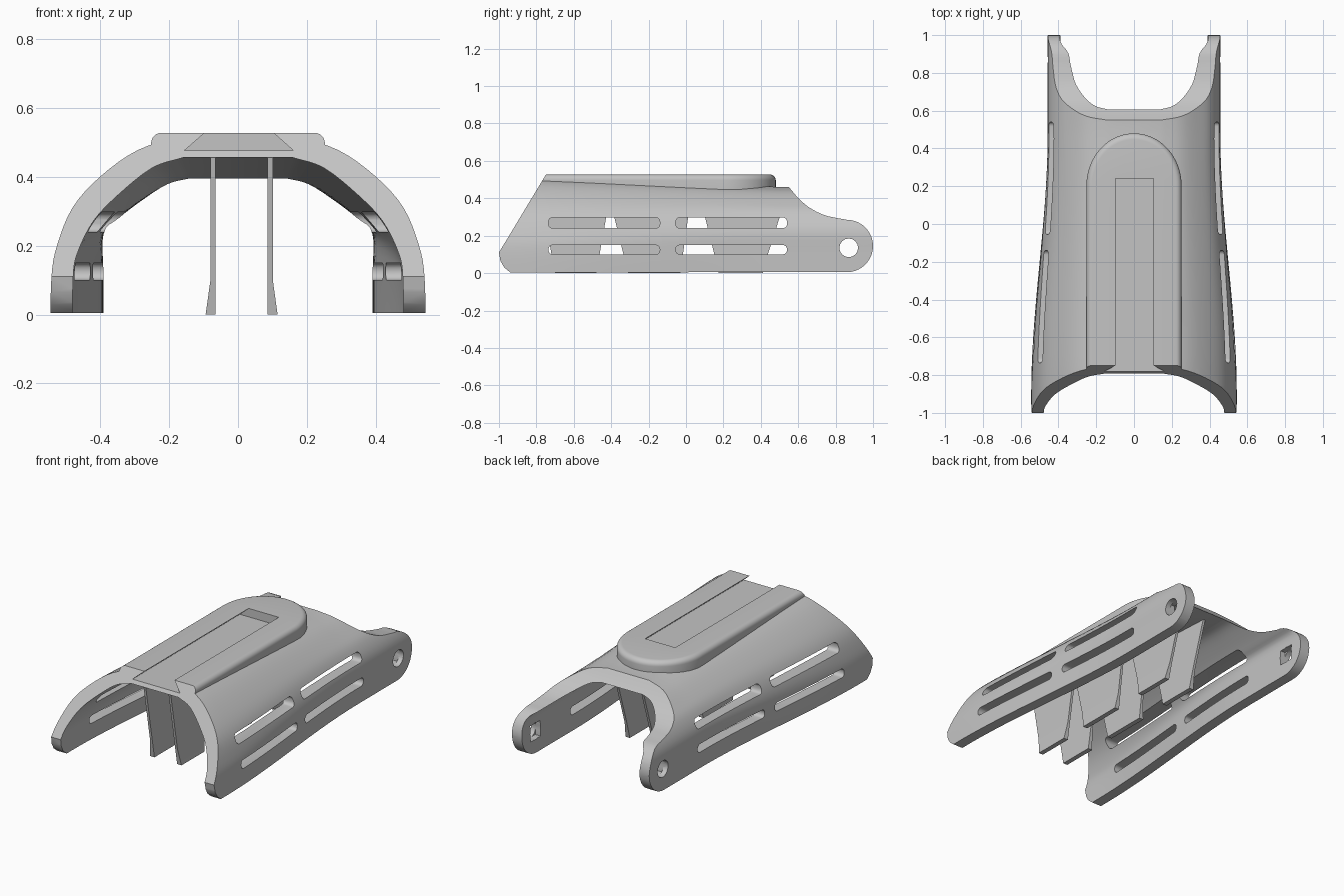
import bpy, bmesh, math
from mathutils import Vector, geometry

cube = bpy.data.objects.get("Cube")
if cube:
    bpy.data.objects.remove(cube, do_unlink=True)

grey = bpy.data.materials.new("matte_grey")
grey.use_nodes = True
COLOUR = (0.55, 0.55, 0.55, 1)
grey.diffuse_color = COLOUR
grey.node_tree.nodes["Principled BSDF"].inputs["Base Color"].default_value = COLOUR


def finish(name, bm):
    bmesh.ops.recalc_face_normals(bm, faces=bm.faces)
    mesh = bpy.data.meshes.new(name)
    bm.to_mesh(mesh)
    bm.free()
    mesh.materials.append(grey)
    ob = bpy.data.objects.new(name, mesh)
    bpy.context.collection.objects.link(ob)
    return ob


def loft(name, rings):
    """Solid skinned through rings that share one point count."""
    bm = bmesh.new()
    rows = [[bm.verts.new(p) for p in ring] for ring in rings]
    n = len(rows[0])
    for a, b in zip(rows, rows[1:]):
        for i in range(n):
            j = (i + 1) % n
            bm.faces.new((a[i], a[j], b[j], b[i]))
    bm.faces.new(rows[0])
    bm.faces.new(rows[-1][::-1])
    return finish(name, bm)


def side_prism(name, pts, x0, x1):
    """Side profile of (y, z) points extruded along x."""
    return loft(name, [[(x, y, z) for y, z in pts] for x in (x0, x1)])


def activate(ob):
    bpy.ops.object.select_all(action='DESELECT')
    ob.select_set(True)
    bpy.context.view_layer.objects.active = ob


def combine(ob, tool, operation):
    activate(ob)
    mod = ob.modifiers.new("cut", 'BOOLEAN')
    mod.object, mod.operation, mod.solver = tool, operation, 'EXACT'
    bpy.ops.object.modifier_apply(modifier=mod.name)
    bpy.data.objects.remove(tool, do_unlink=True)


def arc(cy, cz, r, a0, a1, n):
    return [(cy + r * math.cos(math.radians(a0 + (a1 - a0) * i / n)),
             cz + r * math.sin(math.radians(a0 + (a1 - a0) * i / n))) for i in range(n + 1)]


def spline(pts, steps=4):
    """Smooth curve through the points."""
    p = [Vector(q) for q in pts]
    p = [2 * p[0] - p[1]] + p + [2 * p[-1] - p[-2]]
    out = []
    for a, b, c, d in zip(p, p[1:], p[2:], p[3:]):
        out += geometry.interpolate_bezier(b, b + (c - a) / 6, c - (d - b) / 6, c, steps + 1)[:-1]
    return out + [p[-2]]


# Arch sections at the wide front and the narrow back (x, z)
FRONT_OUT = [(.545, -.05), (.541, .11), (.525, .2), (.48, .31), (.40, .40), (.29, .478), (.16, .52)]
FRONT_IN = [(.48, -.05), (.478, .11), (.465, .18), (.42, .27), (.35, .345), (.25, .425), (.16, .455)]
BACK_OUT = [(.455, -.05), (.455, .11), (.453, .23), (.41, .32), (.35, .375), (.25, .436), (.14, .46)]
BACK_IN = [(.39, -.05), (.39, .11), (.39, .235), (.345, .28), (.28, .33), (.205, .378), (.14, .395)]


def ramp(y, lo, hi):
    return min(1, max(0, (y - lo) / (hi - lo)))


def section(y):
    t = ramp(y, -.9, .5)
    tx, tz = t * t * (3 - 2 * t), ramp(y, -.77, .5)
    halves = []
    for front, back in ((FRONT_OUT, BACK_OUT), (FRONT_IN, BACK_IN)):
        halves.append([(a.x + (b.x - a.x) * tx, a.y + (b.y - a.y) * tz)
                       for a, b in zip(spline(front), spline(back))])
    out, inn = halves
    ring = out + [(-x, z) for x, z in out[::-1]] + [(-x, z) for x, z in inn] + inn[::-1]
    return [(x, y, z) for x, z in ring]


shell = loft("shell", [section(-1.05 + 2.1 * i / 42) for i in range(43)])

# Raised pad with a round back end and a softened rim
W, TIP, TOP = .252, .48, .527
outline = arc(0, TIP - W * 1.1, W, 0, 180, 32)
outline = [(x, TIP - W * 1.1 + (y - TIP + W * 1.1) * 1.1) for x, y in outline]
outline += [(-W, -.95), (W, -.95)]


def pad_ring(inset, z):
    s = 1 - inset / W
    cy = TIP - W * 1.1
    return [(x * s, cy + (y - cy) * s if y > -.9 else y, z) for x, y in outline]


base = [(x, y, .475 - .05 * ramp(y, -.8, .5)) for x, y, z in pad_ring(0, 0)]
rim = [pad_ring(.03 * (1 - math.cos(a)), TOP - .03 + .03 * math.sin(a))
       for a in [math.radians(15 * i) for i in range(7)]]
pad = loft("pad", [base] + rim)
combine(shell, pad, 'UNION')

# Side outline: slanted front, scooped back, round hinge ears
profile = [(-.94, .004), (-.972, .03), (-.992, .065), (-1, .11), (-.735, .55), (.5, .55), (.54, .46)]
profile += spline([(.55, .46), (.6, .402), (.66, .35), (.74, .31), (.82, .292)])
profile += arc(.86, .145, .14, 90, -90, 20)
combine(shell, side_prism("outline_cutter", profile, -1, 1), 'INTERSECT')

# Dovetail channel in the pad
channel = [(-.082, .54), (.088, .54), (.16, .476), (-.155, .476)]
combine(shell, loft("channel_cutter", [[(x, y, z) for x, z in channel] for y in (-1.1, .24)]),
        'DIFFERENCE')

# Four side slots, cut through both walls
for y0, y1 in ((-.735, -.14), (-.055, .54)):
    for z0, z1 in ((.10, .15), (.24, .297)):
        r = .022
        slot = []
        for cy, cz, a in ((y1 - r, z1 - r, 0), (y0 + r, z1 - r, 90),
                          (y0 + r, z0 + r, 180), (y1 - r, z0 + r, 270)):
            slot += arc(cy, cz, r, a, a + 90, 4)
        combine(shell, side_prism("slot_cutter", slot, -1, 1), 'DIFFERENCE')

# Hinge holes with square pockets on the inner faces
hole = arc(.87, .135, .05, 0, 337.5, 15)
combine(shell, side_prism("hole_cutter", hole, -1, 1), 'DIFFERENCE')
h = .047
pocket = [(.87 - h, .135 - h), (.87 + h, .135 - h), (.87 + h, .135 + h), (.87 - h, .135 + h)]
combine(shell, side_prism("pocket_cutter", pocket, -.425, .425), 'DIFFERENCE')

activate(shell)
bpy.ops.object.shade_smooth_by_angle(angle=math.radians(28))

# Tapered clip fins under the roof, with outward-flared feet
for k, (low0, low1, top0, top1) in enumerate(((-.70, -.48, -.785, -.40), (-.31, -.03, -.42, .03),
                                              (.175, .41, .07, .535))):
    for label, inner, side in (("right", -.065, -1), ("left", .086, 1)):
        rings = []
        for z, thick in ((0, .029), (.02, .026), (.1, .015), (.45, .015)):
            f = z / .45
            y0, y1 = low0 + (top0 - low0) * f, low1 + (top1 - low1) * f
            ends = []
            for y in (y0, y1):
                roof = .467 - .06 * ramp(y, -.77, .5)
                ends.append(roof if f == 1 else z)
            xo = inner + side * thick
            rings.append([(inner, y0, ends[0]), (xo, y0, ends[0]),
                          (xo, y1, ends[1]), (inner, y1, ends[1])])
        loft(f"{label}_fin_{k + 1}", rings)
